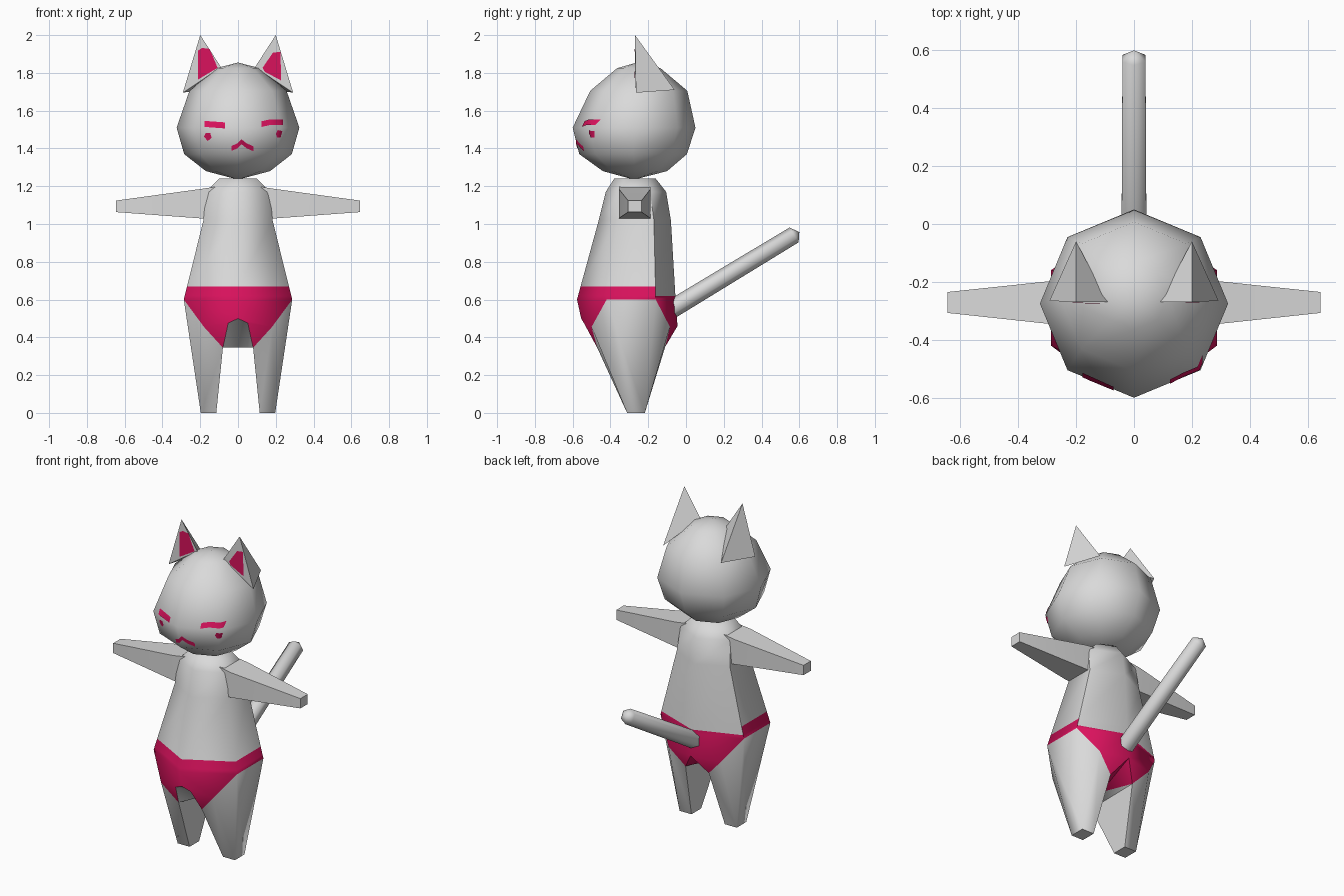
import bpy, bmesh, math
from mathutils import Vector

if "Cube" in bpy.data.objects:
    bpy.data.objects.remove(bpy.data.objects["Cube"])


def material(name, rgb):
    m = bpy.data.materials.new(name)
    m.diffuse_color = (*rgb, 1)
    m.use_nodes = True
    m.node_tree.nodes["Principled BSDF"].inputs["Base Color"].default_value = m.diffuse_color
    return m


GREY = material("pale grey", (0.7, 0.7, 0.7))
PINK = material("crimson pink", (0.70, 0.006, 0.11))


def finish(bm, name, mats=(GREY,), fix=True):
    bmesh.ops.remove_doubles(bm, verts=bm.verts[:], dist=1e-5)
    if fix:
        bmesh.ops.recalc_face_normals(bm, faces=bm.faces[:])
    me = bpy.data.meshes.new(name)
    bm.to_mesh(me)
    bm.free()
    for m in mats:
        me.materials.append(m)
    ob = bpy.data.objects.new(name, me)
    bpy.context.collection.objects.link(ob)
    return ob


def add_face(bm, pts, mat=0):
    f = bm.faces.new([bm.verts.new(p) for p in pts])
    f.material_index = mat


def both(bm, pts, mat=0):
    """Face plus its mirror image across x = 0."""
    add_face(bm, pts, mat)
    add_face(bm, [(-p[0], p[1], p[2]) for p in reversed(pts)], mat)


def loft(rings, name):
    """Skin closed rings, with a single-point ring as a pole and capped ends."""
    bm = bmesh.new()
    for a, b in zip(rings, rings[1:]):
        n = max(len(a), len(b))
        for i in range(n):
            j = (i + 1) % n
            if len(a) == 1:
                add_face(bm, [a[0], b[i], b[j]])
            elif len(b) == 1:
                add_face(bm, [a[i], a[j], b[0]])
            else:
                add_face(bm, [a[i], a[j], b[j], b[i]])
    for r in (rings[0], rings[-1]):
        if len(r) > 2:
            add_face(bm, r)
    return finish(bm, name)


# Head: eight-sided ball
rings = [[(0, -0.275, 1.235)]]
for z, r, cy in ((1.28, .17, -.27), (1.37, .285, -.28), (1.51, .325, -.275),
                 (1.705, .257, -.25), (1.825, .115, -.25)):
    rings.append([(r * math.sin(k * math.pi / 4), cy - r * math.cos(k * math.pi / 4), z)
                  for k in range(8)])
rings.append([(0, -0.26, 1.855)])
head = loft(rings, "head")

# Ears: pyramids with an upright front
ears = []
for s, side in ((-1, "left"), (1, "right")):
    tip, back = (.2 * s, -.27, 2.0), (.2 * s, -.06, 1.71)
    inner, outer = (.09 * s, -.27, 1.83), (.292 * s, -.265, 1.695)
    bm = bmesh.new()
    for f in ((tip, inner, outer), (tip, outer, back), (tip, back, inner), (inner, back, outer)):
        add_face(bm, f)
    ears.append(finish(bm, side + "_ear"))


# Painted marks: front skin trimmed to a convex x-z outline and lifted slightly
def patch(name, source, poly):
    bm = bmesh.new()
    bm.from_mesh(source.data)
    bmesh.ops.delete(bm, geom=[f for f in bm.faces if f.normal.y > -0.02], context='FACES')
    c = sum((Vector((x, 0, z)) for x, z in poly), Vector()) / len(poly)
    for (x0, z0), (x1, z1) in zip(poly, poly[1:] + poly[:1]):
        n = Vector((z1 - z0, 0, x0 - x1)).normalized()
        p = Vector((x0, 0, z0))
        if n.dot(c - p) > 0:
            n.negate()
        bmesh.ops.bisect_plane(bm, geom=bm.verts[:] + bm.edges[:] + bm.faces[:],
                               plane_co=p, plane_no=n, clear_outer=True)
    bmesh.ops.translate(bm, verts=bm.verts[:], vec=(0, -.004, .002))
    if bm.faces:
        finish(bm, name, (PINK,), False)
    else:
        bm.free()


def stroke(name, pts, h):
    for (x0, z0), (x1, z1) in zip(pts, pts[1:]):
        patch(name, head, [(x0, z0 - h), (x1, z1 - h), (x1, z1 + h), (x0, z0 + h)])


stroke("left_eye", [(-.178, 1.528), (-.07, 1.520)], .016)
stroke("right_eye", [(.125, 1.527), (.17, 1.537), (.237, 1.537)], .015)
patch("left_cheek_mark", head, [(-.18, 1.46), (-.17, 1.48), (-.147, 1.48), (-.14, 1.455), (-.16, 1.437)])
patch("right_cheek_mark", head, [(.2, 1.475), (.21, 1.495), (.235, 1.49), (.225, 1.455), (.208, 1.455)])
stroke("mouth", [(-.035, 1.398), (-.002, 1.412), (.018, 1.434), (.045, 1.412), (.082, 1.396)], .013)
left_ear = [(-.213, 1.915), (-.19, 1.93), (-.15, 1.925), (-.108, 1.825), (-.213, 1.762)]
right_ear = [(.225, 1.91), (.185, 1.905), (.13, 1.825), (.14, 1.805), (.228, 1.758)]
for surf in (head, *ears):
    patch("left_ear_lining", surf, left_ear)
    patch("right_ear_lining", surf, right_ear)

# Body: six-sided torso, half rows of front, side-front, side-back, back
hip = (.6, .287, -.577, -.42, -.16, -.055)
chest = (1.02, .183, -.462, -.36, -.17, -.08)


def level(z):
    t = (z - .6) / .42
    return (z,) + tuple(a + (b - a) * t for a, b in zip(hip[1:], chest[1:]))


rows = []
for z, x, a, b, c, d in (hip, level(.62), level(.67), chest,
                         (1.17, .17, -.425, -.345, -.19, -.105),
                         (1.24, .1, -.38, -.33, -.21, -.16)):
    rows.append([(0, a, z), (x, b, z), (x, c, z), (0, d, z)])
bm = bmesh.new()
for k, (lo, hi) in enumerate(zip(rows, rows[1:])):
    for i in range(3):
        pink = k == 0 or (k == 1 and i < 2)   # waistband is lower at the back
        both(bm, [lo[i], lo[i + 1], hi[i + 1], hi[i]], int(pink))
both(bm, rows[-1])

# Hips and legs, joined to the lowest torso row
A, B, C, D = rows[0]
E, E2, F = (0, -.555, .5), (.052, -.54, .475), (.08, -.47, .345)
G, H, I = (0, -.29, .345), (0, -.045, .46), (.08, -.11, .35)
M, N = (.18, -.50, .455), (.18, -.085, .455)
f1, f2, f3, f4 = (.115, -.312, 0), (.197, -.312, 0), (.197, -.218, 0), (.115, -.218, 0)
for f in ((A, B, M, E), (E, M, E2), (E2, M, F), (D, C, N, H), (H, N, I), (I, H, G)):
    both(bm, f, 1)
for f in ((E, E2, G), (E2, F, G), (F, I, G), (B, M, f2), (M, F, f1, f2), (B, C, f3, f2),
          (C, N, f3), (N, I, f4, f3), (F, I, f4, f1), (f1, f2, f3, f4)):
    both(bm, f)
finish(bm, "body", (GREY, PINK))

# Arms: tapered square bars
for s, side in ((-1, "left"), (1, "right")):
    loft([[(s * x, y0, z0), (s * x, y1, z0), (s * x, y1, z1), (s * x, y0, z1)]
          for x, y0, y1, z0, z1 in ((.1, -.35, -.19, 1.025, 1.2), (.2, -.355, -.188, 1.03, 1.185),
                                    (.645, -.307, -.235, 1.063, 1.124))], side + "_arm")

# Tail: six-sided rod with a blunt tip
axis = Vector((0, .64, .39)).normalized()
up = Vector((0, -axis.z, axis.y))
rings = []
for y, z, r in ((-.1, .535, .05), (.572, .942, .046)):
    rings.append([Vector((0, y, z)) + up * r * math.cos(k * math.pi / 3)
                  + Vector((r * math.sin(k * math.pi / 3), 0, 0)) for k in range(6)])
rings.append([(0, .6, .957)])
loft(rings, "tail")

# Smooth shading with hard corners kept
for ob in bpy.context.collection.objects:
    ob.select_set(True)
    bpy.context.view_layer.objects.active = ob
bpy.ops.object.shade_smooth_by_angle(angle=math.radians(62))
